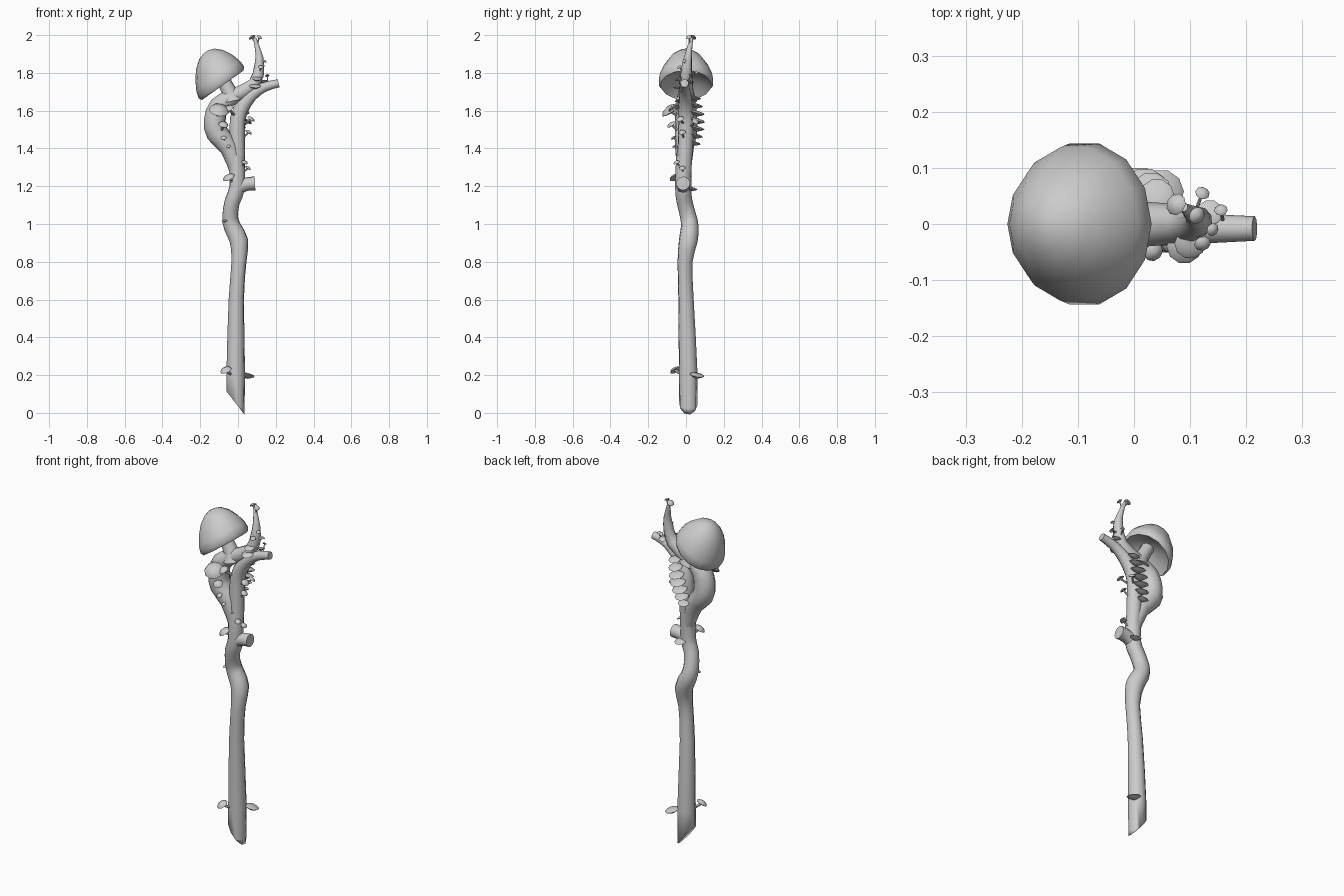
import bpy, bmesh, math
from mathutils import Vector

if "Cube" in bpy.data.objects:
    bpy.data.objects.remove(bpy.data.objects["Cube"])

spine = []  # centre line samples of the wood, used to root the fungi


def finish(bm, name, angle=50):
    bmesh.ops.recalc_face_normals(bm, faces=bm.faces[:])
    me = bpy.data.meshes.new(name)
    bm.to_mesh(me)
    bm.free()
    ob = bpy.data.objects.new(name, me)
    bpy.context.collection.objects.link(ob)
    bpy.ops.object.select_all(action='DESELECT')
    ob.select_set(True)
    bpy.context.view_layer.objects.active = ob
    bpy.ops.object.shade_smooth_by_angle(angle=math.radians(angle))


def skin(bm, rings):
    """Bridge rings of equal size and close both ends."""
    n = len(rings[0])
    vs = [[bm.verts.new(p) for p in r] for r in rings]
    for a, b in zip(vs, vs[1:]):
        for i in range(n):
            j = (i + 1) % n
            bm.faces.new((a[i], a[j], b[j], b[i]))
    bm.faces.new(vs[0])
    bm.faces.new(vs[-1])


def tube(bm, pts, sides=10, steps=2):
    """Sweep a round section along a smooth path of (x, y, z, radius) points."""
    P = [Vector(p) for p in pts]
    path = []
    for i in range(len(P) - 1):
        a, b, c, d = P[max(i - 1, 0)], P[i], P[i + 1], P[min(i + 2, len(P) - 1)]
        for s in range(steps):
            t = s / steps
            path.append(0.5 * (2 * b + (c - a) * t + (2 * a - 5 * b + 4 * c - d) * t * t
                               + (3 * b - a - 3 * c + d) * t ** 3))
    path.append(P[-1])
    rings, u = [], None
    for i, p in enumerate(path):
        tan = (path[min(i + 1, len(path) - 1)] - path[max(i - 1, 0)]).xyz.normalized()
        u = tan.orthogonal() if u is None else u
        u = (u - tan * u.dot(tan)).normalized()
        v = tan.cross(u)
        rings.append([p.xyz + p.w * (u * math.cos(k) + v * math.sin(k))
                      for k in (2 * math.pi * j / sides for j in range(sides))])
    skin(bm, rings)
    return path


def wood(name, pts):
    bm = bmesh.new()
    path = tube(bm, pts)
    for a, b in zip(path, path[1:]):
        spine.extend(a.xyz.lerp(b.xyz, k / 4) for k in range(5))
    finish(bm, name)


def lathe(bm, profile, centre, axis, sides, scale=1.0, skew=0.0):
    """Turn (radius, height) points about an axis; skew leans the crown sideways."""
    w = Vector(axis).normalized()
    v = Vector((0, 1, 0))
    v = (v - w * v.dot(w)).normalized()
    u = v.cross(w)
    skin(bm, [[Vector(centre) + scale * (w * h + u * (r * math.cos(k) + skew * h) + v * r * math.sin(k))
               for k in (2 * math.pi * j / sides for j in range(sides))] for r, h in profile])


def root_of(p, drop):
    """Nearest point on the wood, and the horizontal direction away from it."""
    q = Vector(p) - Vector((0, 0, drop))
    root = min(spine, key=lambda s: (s - q).length)
    out = Vector(p) - root
    out.z = 0
    return root, out.normalized()


def mushroom(name, x, y, z, r):
    """Small domed cap on a thin stem growing out of the nearest wood."""
    top = Vector((x, y, z))
    root, out = root_of(top, .03)
    bm = bmesh.new()
    lathe(bm, [(.25, 0), (.8, -.1), (1, 0), (.8, .3), (.2, .53)], top, out * .6 + Vector((0, 0, .9)), 9, r)
    mid = (root + top) / 2 - Vector((0, 0, .008))
    tube(bm, [(*root, r * .3), (*mid, r * .25), (*top, r * .25)], 6)
    finish(bm, name)


def shelf(name, x, y, z, r):
    """Bracket fungus: a flat disc half sunk in the bark."""
    out = root_of((x, y, z), 0)[1]
    bm = bmesh.new()
    lathe(bm, [(.2, -.45), (.7, -.2), (1, 0), (.8, .14), (.25, .2)], (x, y, z),
          out * .3 + Vector((0, 0, 1)), 10, r)
    finish(bm, name)


# Staff shaft, then cut the foot on a slant
wood("shaft", [(-.015, .012, -.1, .047), (-.012, .012, .2, .05), (-.009, 0, .6, .041),
               (.005, -.005, .8, .04), (.005, .012, .91, .05), (-.03, .02, .985, .047),
               (-.042, .012, 1.04, .043), (-.03, -.008, 1.12, .042), (-.003, -.015, 1.2, .043),
               (-.01, -.01, 1.36, .042)])
me = bpy.data.objects["shaft"].data
bm = bmesh.new()
bm.from_mesh(me)
bmesh.ops.bisect_plane(bm, geom=bm.verts[:] + bm.edges[:] + bm.faces[:],
                       plane_co=(.024, 0, .004), plane_no=(-.11, 0, -.085), clear_outer=True)
bmesh.ops.holes_fill(bm, edges=[e for e in bm.edges if e.is_boundary], sides=0)
bm.to_mesh(me)
bm.free()

# Forked head: bulging limb ending in a twig, straight branch, sawn knot
wood("bulging_limb", [(-.005, -.01, 1.27, .036), (-.045, -.008, 1.4, .05), (-.11, 0, 1.48, .06),
                      (-.123, 0, 1.55, .059), (-.1, 0, 1.625, .054), (-.035, 0, 1.67, .044),
                      (.085, 0, 1.74, .035), (.113, .005, 1.84, .027), (.108, .015, 1.91, .017),
                      (.088, .03, 1.985, .008)])
wood("straight_branch", [(0, -.01, 1.27, .038), (-.005, 0, 1.5, .042), (.012, 0, 1.6, .04),
                         (.07, -.005, 1.68, .033), (.14, -.008, 1.725, .026), (.215, -.008, 1.745, .022)])
wood("sawn_knot", [(-.01, -.015, 1.19, .04), (.04, -.015, 1.21, .036), (.09, -.015, 1.215, .037)])

# Big mushroom: leaning bell cap and stem
bm = bmesh.new()
lathe(bm, [(.03, .045), (.095, .02), (.135, -.006), (.147, .012), (.14, .05), (.118, .1),
           (.088, .145), (.05, .178), (.015, .19)], (-.083, 0, 1.74), (-.58, 0, .82), 14, 1, .14)
finish(bm, "big_cap", 60)
bm = bmesh.new()
tube(bm, [(-.03, 0, 1.65, .06), (-.045, 0, 1.7, .04), (-.1, 0, 1.8, .035)])
finish(bm, "big_stem")

# Small mushrooms: cap position and radius
for i, m in enumerate([
        (-.1, -.078, 1.6, .055), (-.05, -.065, 1.61, .03), (-.077, -.075, 1.525, .027),
        (-.075, -.065, 1.455, .017), (-.05, -.062, 1.41, .012),
        (.068, -.03, 1.555, .022), (.055, -.02, 1.485, .02), (.055, .05, 1.54, .02),
        (.035, -.05, 1.325, .018), (.052, -.02, 1.295, .018), (-.048, -.055, 1.245, .034),
        (-.063, -.055, .225, .032), (.075, .035, 1.987, .02), (.112, .015, 1.988, .016),
        (.14, -.01, 1.862, .012), (.122, -.035, 1.83, .015), (.155, .025, 1.785, .012),
        (.122, .055, 1.8, .013)]):
    mushroom(f"small_mushroom_{i + 1}", *m)

# Bracket fungi: a few single ones and a stack climbing the back of the head
brackets = [(.05, .058, .2, .04), (-.068, -.01, 1.02, .02), (.015, .03, 1.19, .033),
            (.09, -.04, 1.73, .032), (.1, -.035, 1.77, .028), (.135, .02, 1.755, .024)]
for k in range(7):
    t = k / 6
    brackets.append((-.02 + .06 * t, .048 + .012 * math.sin(3 * t), 1.43 + .24 * t,
                     .022 + .022 * math.sin(math.pi * (.15 + .7 * t))))
for i, b in enumerate(brackets):
    shelf(f"bracket_fungus_{i + 1}", *b)
